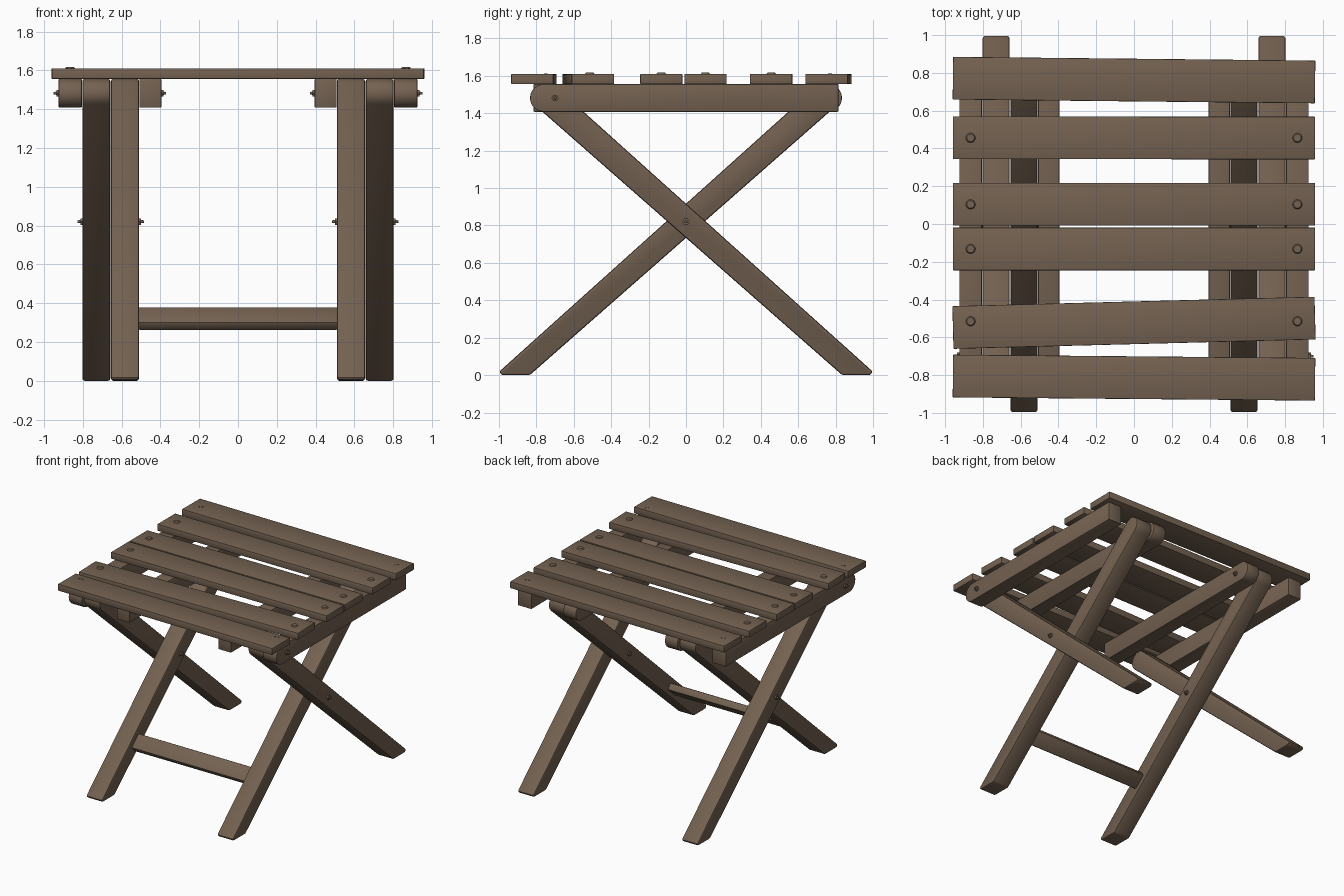
import bpy, bmesh
from math import sin, cos, radians, atan2
from mathutils import Matrix, Vector

cube = bpy.data.objects.get("Cube")
if cube:
    bpy.data.objects.remove(cube, do_unlink=True)

wood = bpy.data.materials.new("brown wood")
wood.use_nodes = True
BROWN = (0.175, 0.122, 0.083, 1)
wood.diffuse_color = BROWN
wood.node_tree.nodes["Principled BSDF"].inputs["Base Color"].default_value = BROWN


def finish(name, bm, bevel=0.0):
    """Round the sharp edges, then turn the bmesh into a shaded object."""
    bmesh.ops.recalc_face_normals(bm, faces=bm.faces)
    if bevel:
        sharp = [e for e in bm.edges if e.calc_face_angle(0) > radians(30)]
        bmesh.ops.bevel(bm, geom=sharp, offset=bevel, segments=2, profile=0.5,
                        affect='EDGES')
    mesh = bpy.data.meshes.new(name)
    bm.to_mesh(mesh)
    bm.free()
    mesh.materials.append(wood)
    obj = bpy.data.objects.new(name, mesh)
    bpy.context.collection.objects.link(obj)
    bpy.ops.object.select_all(action='DESELECT')
    obj.select_set(True)
    bpy.context.view_layer.objects.active = obj
    bpy.ops.object.shade_smooth_by_angle(angle=radians(35))
    return obj


def side_plate(name, profile, x0, x1, bevel):
    """Extrude a (y, z) outline from x0 to x1."""
    bm = bmesh.new()
    face = bm.faces.new([bm.verts.new((x0, y, z)) for y, z in profile])
    new = bmesh.ops.extrude_face_region(bm, geom=[face])["geom"]
    bmesh.ops.translate(bm, vec=(x1 - x0, 0, 0),
                        verts=[v for v in new if isinstance(v, bmesh.types.BMVert)])
    return finish(name, bm, bevel)


def box(name, centre, size, rot=Matrix(), bevel=0.004):
    bm = bmesh.new()
    bmesh.ops.create_cube(bm, size=1)
    bm.transform(Matrix.Translation(centre) @ rot @ Matrix.Diagonal((*size, 1)))
    return finish(name, bm, bevel)


def disc(name, centre, r, depth, axis, r_end=None, sides=16):
    bm = bmesh.new()
    bmesh.ops.create_cone(bm, cap_ends=True, segments=sides, radius1=r,
                          radius2=r if r_end is None else r_end, depth=depth)
    rot = Vector((0, 0, 1)).rotation_difference(Vector(axis)).to_matrix().to_4x4()
    bm.transform(Matrix.Translation(centre) @ rot)
    return finish(name, bm)


def arc(cy, cz, r, a0, a1, n=12):
    angles = [radians(a0 + (a1 - a0) * i / n) for i in range(n + 1)]
    return [(cy + r * cos(a), cz + r * sin(a)) for a in angles]


# Outlines: leg with its foot at the back, rail with its round end at the front
PIVOT_Z, R = 1.482, 0.074
leg = [(0.835, 0), (0.985, 0), (1.0, 0.018)] + arc(-0.74, PIVOT_Z, R, 48, 229)
rail = [(0.815, PIVOT_Z - R), (0.815, PIVOT_Z + R)] + arc(-0.76, PIVOT_Z, R, 90, 270)


def flipped(profile):
    return [(-y, z) for y, z in profile]


# Crossed legs, rails and bolts on both sides
for s, side in ((1, "left"), (-1, "right")):
    side_plate(f"outer_leg_{side}", leg, s * 0.658, s * 0.802, 0.012)
    side_plate(f"inner_leg_{side}", flipped(leg), s * 0.51, s * 0.655, 0.012)
    side_plate(f"outer_rail_{side}", rail, s * 0.805, s * 0.925, 0.005)
    side_plate(f"inner_rail_{side}", flipped(rail), s * 0.395, s * 0.508, 0.005)
    bolts = (("outer_pivot", 0.925, -0.70, PIVOT_Z, s),
             ("inner_pivot", 0.395, 0.70, PIVOT_Z, -s),
             ("outer_cross", 0.802, 0, 0.82, s),
             ("inner_cross", 0.51, 0, 0.82, -s))
    for label, x, y, z, out in bolts:
        axis = (out, 0, 0)
        disc(f"{label}_nut_{side}", (s * x + out * 0.005, y, z), 0.019, 0.012, axis, sides=6)
        disc(f"{label}_tip_{side}", (s * x + out * 0.012, y, z), 0.009, 0.026, axis, 0.007)

# Stretcher between the inner legs, lying along their slope
tilt = Matrix.Rotation(atan2(0.82, 0.92), 4, 'X')
box("stretcher", (0, -0.56, 0.32), (1.03, 0.125, 0.058), tilt, 0.012)

# Seat slats: centre y at the right end and at the left end
slats = [(0.772, 0.752), (0.457, 0.455), (0.104, 0.104),
         (-0.132, -0.132), (-0.548, -0.498), (-0.805, -0.822)]
for i, (ya, yb) in enumerate(slats, 1):
    slope = Matrix.Rotation(atan2(yb - ya, 1.92), 4, 'Z')
    box(f"slat_{i}", (0, (ya + yb) / 2, 1.583), (1.918, 0.226, 0.054), slope)
    for s, side in ((1, "left"), (-1, "right")):
        if 1 < i < 6:
            y = -0.515 if i == 5 else (ya + yb) / 2
            disc(f"slat_{i}_rivet_{side}", (s * 0.865, y, 1.612), 0.028, 0.01,
                 (0, 0, 1), 0.02)
        else:
            # End slats are held by pairs of small nails
            for k in (-1, 1):
                y = 0.77 if i == 1 else -0.75
                disc(f"slat_{i}_nail_{side}", (s * 0.87 + k * 0.012, y + k * 0.004, 1.61),
                     0.006, 0.006, (0, 0, 1), sides=8)
